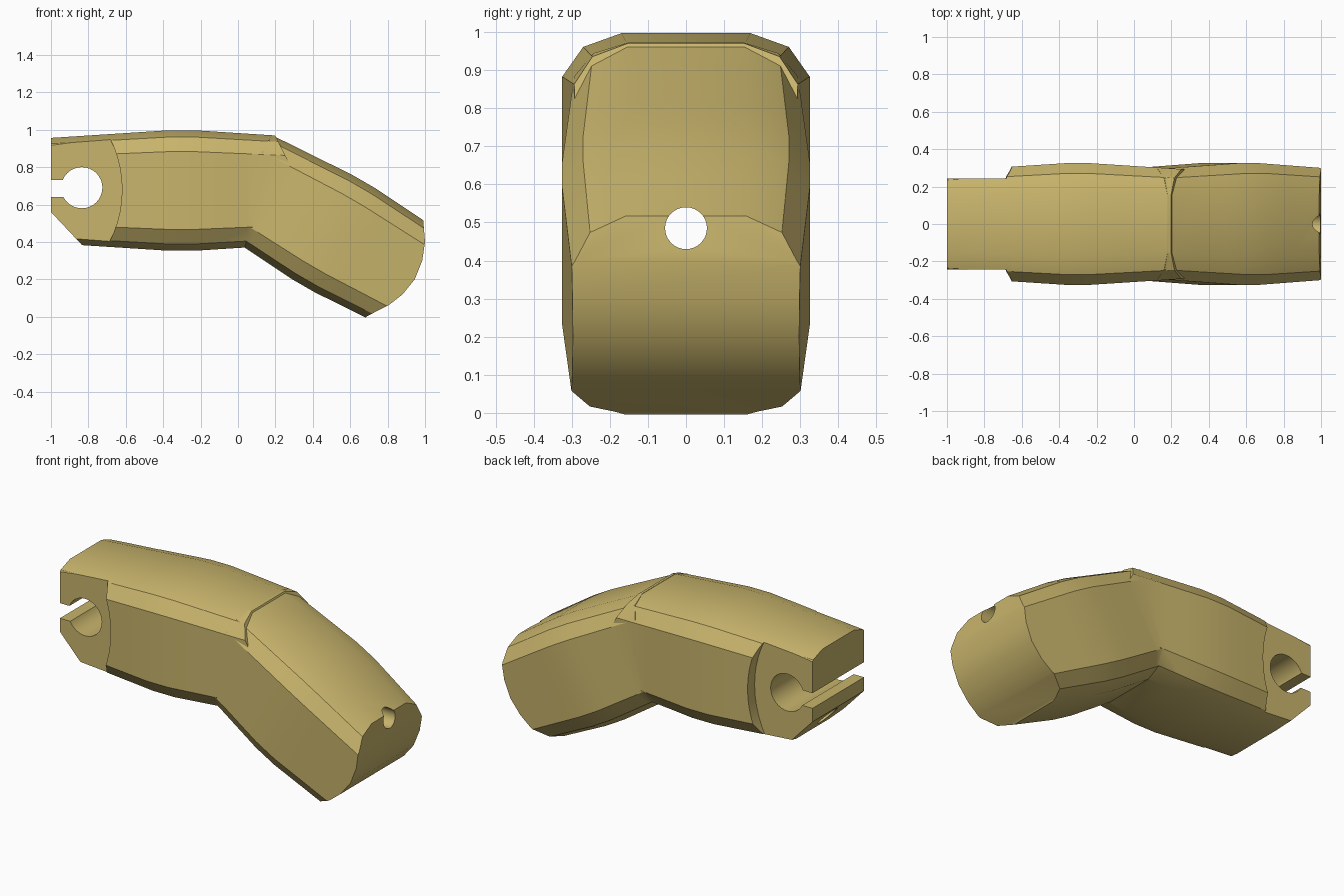
import bpy, bmesh, math

if "Cube" in bpy.data.objects:
    bpy.data.objects.remove(bpy.data.objects["Cube"])

tan = bpy.data.materials.new("dark_tan")
tan.diffuse_color = (0.58, 0.46, 0.15, 1)
tan.use_nodes = True
tan.node_tree.nodes["Principled BSDF"].inputs["Base Color"].default_value = tan.diffuse_color

# Quarter of the chamfered cross-section: (half width, half height)
QUARTER = [(0.17, 0.322), (0.27, 0.286), (0.325, 0.208)]
SECTION = (QUARTER + [(y, -n) for y, n in reversed(QUARTER)]
           + [(-y, -n) for y, n in QUARTER] + [(-y, n) for y, n in reversed(QUARTER)])


def finish(name, bm):
    bmesh.ops.recalc_face_normals(bm, faces=bm.faces)
    me = bpy.data.meshes.new(name)
    bm.to_mesh(me)
    bm.free()
    ob = bpy.data.objects.new(name, me)
    bpy.context.collection.objects.link(ob)
    me.materials.append(tan)
    return ob


def barrel(name, cx, cz, tilt, stations):
    """Loft the section along a tilted axis, tapering away from the middle."""
    bm = bmesh.new()
    c, s = math.cos(tilt), math.sin(tilt)
    rings = []
    for u in stations:
        k = 1 - 0.2 * max(0, abs(u) - 0.07)
        rings.append([bm.verts.new((cx + c * u - s * n * k, y * k, cz + s * u + c * n * k))
                      for y, n in SECTION])
    for a, b in zip(rings, rings[1:]):
        for i in range(len(a)):
            j = (i + 1) % len(a)
            bm.faces.new((a[i], a[j], b[j], b[i]))
    bm.faces.new(rings[0])
    bm.faces.new(rings[-1])
    return finish(name, bm)


def prism(name, pts, y0=-0.6, y1=0.6):
    """Extrude a side profile across y."""
    bm = bmesh.new()
    face = bm.faces.new([bm.verts.new((x, y0, z)) for x, z in pts])
    new = bmesh.ops.extrude_face_region(bm, geom=[face])["geom"]
    bmesh.ops.translate(bm, vec=(0, y1 - y0, 0),
                        verts=[v for v in new if isinstance(v, bmesh.types.BMVert)])
    return finish(name, bm)


def disc(cx, cz, r, n=32):
    return [(cx + r * math.cos(2 * math.pi * i / n), cz + r * math.sin(2 * math.pi * i / n))
            for i in range(n)]


def combine(ob, tool, op="DIFFERENCE"):
    mod = ob.modifiers.new(op, "BOOLEAN")
    mod.operation, mod.object, mod.solver = op, tool, "EXACT"
    bpy.context.view_layer.objects.active = ob
    bpy.ops.object.modifier_apply(modifier=mod.name)
    bpy.data.objects.remove(tool)


# Upper segment, level, with a slanted end at the elbow
arm = barrel("bent_arm", -0.3, 0.675, 0, [-0.7, -0.35, -0.2, -0.07, 0.07, 0.2, 0.35, 0.6])
combine(arm, prism("elbow_cut", [(0.145, 1.073), (0.46, 0.46), (0.8, 0.46), (0.8, 1.073)]))

# Lower segment, bent down, with a rounded end
lower = barrel("lower_segment", 0.51, 0.445, math.radians(-30),
               [-0.55, -0.35, -0.2, -0.07, 0.07, 0.2, 0.35, 0.8])
combine(lower, prism("rounded_end", [(0.99, 0.9), (0.99, 0.52), (1.0, 0.4), (0.985, 0.3),
                                     (0.945, 0.2), (0.88, 0.12), (0.81, 0.065), (0.69, 0.003),
                                     (0.6, -0.1), (-0.5, -0.2), (-0.5, 1.5), (0.99, 1.5)]),
        "INTERSECT")
combine(arm, lower, "UNION")

# Narrowed hinge cheeks on both sides
for side in (-1, 1):
    y0, y1 = sorted((side * 0.242, side * 0.6))
    combine(arm, prism("cheek_cut", disc(-1.235, 0.68, 0.615, 64), y0, y1))

# Hinge pin hole, entry slot and slanted lower corner
combine(arm, prism("pin_hole", disc(-0.835, 0.69, 0.11)))
combine(arm, prism("pin_slot", [(-1.2, 0.64), (-0.84, 0.64), (-0.84, 0.73), (-1.2, 0.73)]))
combine(arm, prism("corner_cut", [(-1.2, 0.7725), (-0.7, 0.241), (-1.2, 0.2)]))

# Narrow bore running lengthwise through the arm
bpy.ops.mesh.primitive_cylinder_add(vertices=32, radius=0.055, depth=3,
                                    location=(0, 0, 0.485), rotation=(0, math.pi / 2, 0))
combine(arm, bpy.context.object)

bpy.ops.object.select_all(action="DESELECT")
arm.select_set(True)
bpy.context.view_layer.objects.active = arm
bpy.ops.object.shade_smooth_by_angle(angle=math.radians(30))
